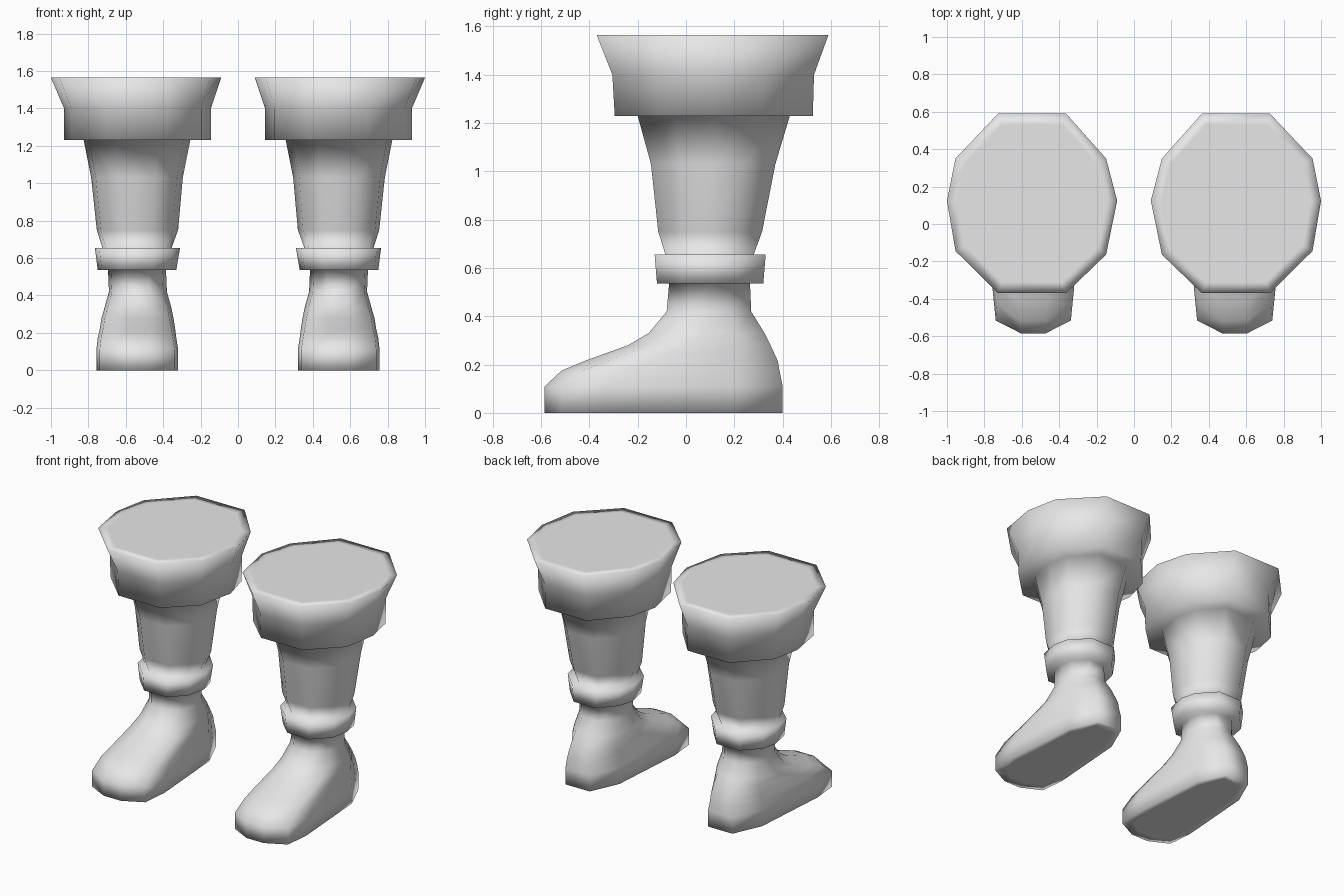
import bpy, bmesh

if "Cube" in bpy.data.objects:
    bpy.data.objects.remove(bpy.data.objects["Cube"])

skin = bpy.data.materials.new("plain grey")
skin.diffuse_color = (0.8, 0.8, 0.8, 1)
skin.use_nodes = True
skin.node_tree.nodes["Principled BSDF"].inputs["Base Color"].default_value = skin.diffuse_color

# Ten-sided plan shapes in unit coordinates: round for the leg, blunt for the foot
ROUND = [(.4, 1), (.9, .5), (1, .03), (.9, -.53), (.4, -1),
         (-.4, -1), (-.87, -.57), (-1, .03), (-.87, .5), (-.4, 1)]
BLUNT = [(.42, 1), (.8, .68), (.92, .1), (1, -.55), (.92, -.86)]
BLUNT = [BLUNT[0], BLUNT[1], BLUNT[2], BLUNT[3], BLUNT[4]]
FOOT = [(.42, 1), (.82, .6), (1, -.5), (.92, -.86), (.3, -1)]
FOOT += [(-x, y) for x, y in reversed(FOOT)]

# Cross-sections from top to sole: height, x min, x max, y front, y back, foot blend
SECTIONS = [
    (1.565, .145, .945, -.31, .53, 0),   # top cap
    (1.565, .09, 1.0, -.37, .59, 0),     # flared cuff
    (1.40, .145, .93, -.305, .53, 0),
    (1.23, .145, .93, -.295, .525, 0),
    (1.23, .255, .825, -.20, .43, 0),    # shin
    (1.03, .295, .785, -.145, .37, 0),
    (.75, .32, .755, -.115, .315, 0),
    (.655, .355, .725, -.085, .28, 0),
    (.655, .31, .765, -.13, .33, 0),     # ankle band
    (.535, .33, .75, -.12, .32, 0),
    (.535, .385, .695, -.07, .265, 0),   # ankle
    (.42, .38, .69, -.08, .27, 0),
    (.33, .355, .715, -.155, .325, .2),  # foot
    (.28, .345, .73, -.24, .35, .4),
    (.215, .335, .74, -.42, .38, .7),
    (.175, .33, .75, -.515, .387, .85),
    (.11, .32, .757, -.585, .40, 1),
    (0, .32, .757, -.585, .40, 1),
    (0, .37, .71, -.52, .345, 1),        # sole
]


def section(z, x0, x1, y0, y1, blend):
    pts = []
    for (rx, ry), (fx, fy) in zip(ROUND, FOOT):
        u, v = rx + (fx - rx) * blend, ry + (fy - ry) * blend
        pts.append(((x0 + x1) / 2 + u * (x1 - x0) / 2,
                    (y0 + y1) / 2 + v * (y1 - y0) / 2, z))
    return pts


def make_leg(name, side):
    bm = bmesh.new()
    rings = [[bm.verts.new((side * x, y, z)) for x, y, z in section(*s)]
             for s in SECTIONS]
    for a, b in zip(rings, rings[1:]):
        for i in range(10):
            j = (i + 1) % 10
            bm.faces.new((a[i], a[j], b[j], b[i]))
    bm.faces.new(rings[0])
    bm.faces.new(rings[-1])
    bmesh.ops.recalc_face_normals(bm, faces=bm.faces)
    for f in bm.faces:
        f.smooth = True
    mesh = bpy.data.meshes.new(name)
    bm.to_mesh(mesh)
    bm.free()
    mesh.materials.append(skin)
    bpy.context.collection.objects.link(bpy.data.objects.new(name, mesh))


make_leg("left_leg", 1)
make_leg("right_leg", -1)
